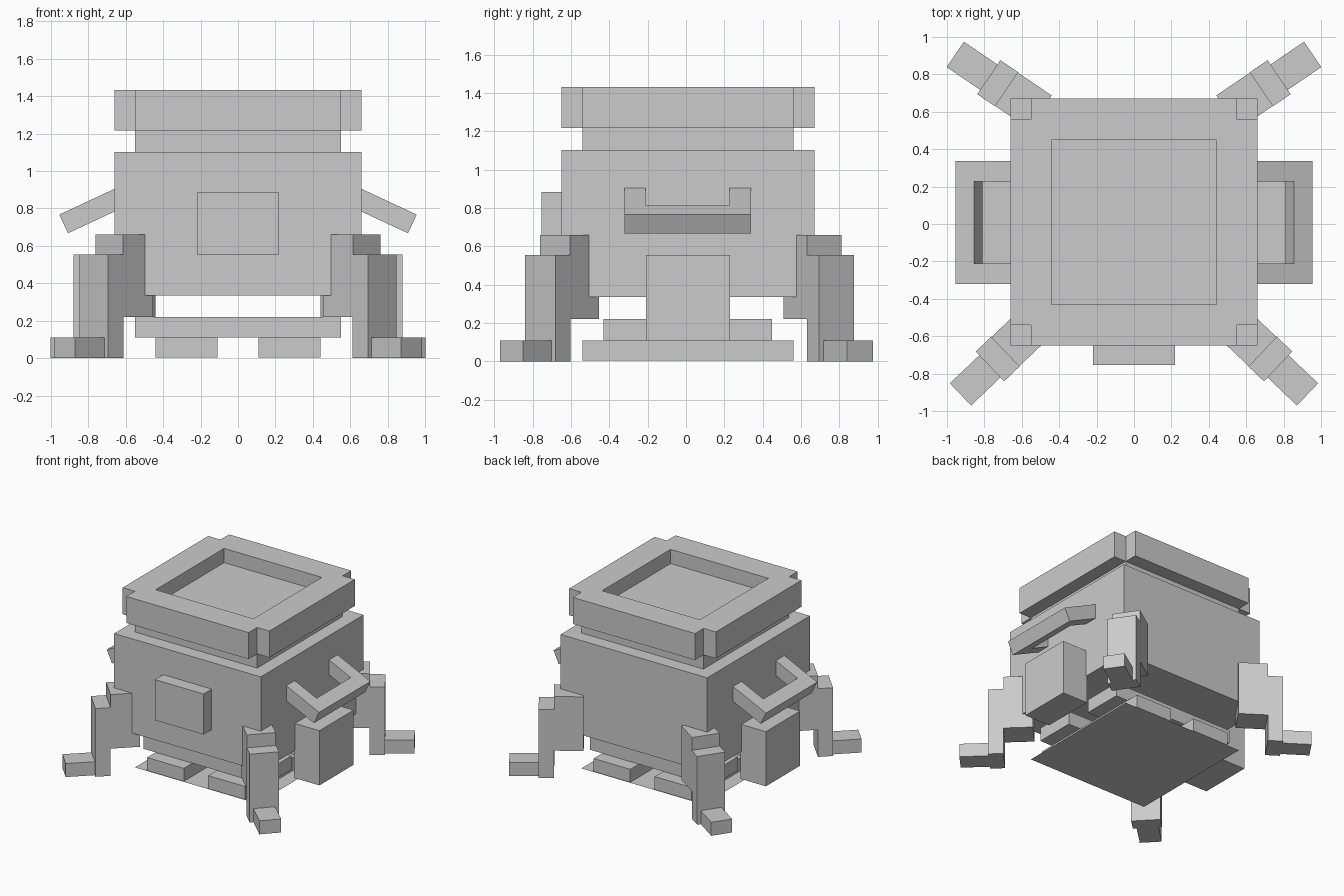
import bpy, bmesh, math
from mathutils import Matrix, Vector

if "Cube" in bpy.data.objects:
    bpy.data.objects.remove(bpy.data.objects["Cube"])

CY = 0.01  # the pot sits a touch behind the centre

grey = bpy.data.materials.new("plain grey")
grey.diffuse_color = (0.6, 0.6, 0.6, 1)
grey.use_nodes = True
grey.node_tree.nodes["Principled BSDF"].inputs["Base Color"].default_value = grey.diffuse_color


def prism(name, outline, z0, z1, matrix=Matrix()):
    """Extrude a flat outline from z0 to z1, then place it with a matrix."""
    bm = bmesh.new()
    base = bm.faces.new([bm.verts.new((x, y, z0)) for x, y in outline])
    if z1 > z0:
        top = bmesh.ops.extrude_face_region(bm, geom=[base])["geom"]
        moved = [v for v in top if isinstance(v, bmesh.types.BMVert)]
        bmesh.ops.translate(bm, verts=moved, vec=(0, 0, z1 - z0))
    bm.transform(matrix)
    bmesh.ops.recalc_face_normals(bm, faces=bm.faces)
    mesh = bpy.data.meshes.new(name)
    bm.to_mesh(mesh)
    bm.free()
    mesh.materials.append(grey)
    obj = bpy.data.objects.new(name, mesh)
    bpy.context.collection.objects.link(obj)
    return obj


def box(name, x0, x1, y0, y1, z0, z1, matrix=Matrix()):
    return prism(name, [(x0, y0), (x1, y0), (x1, y1), (x0, y1)], z0, z1, matrix)


# Pot body, neck and front plate
centre = Matrix.Translation((0, CY, 0))
box("pot_body", -0.66, 0.66, -0.66, 0.66, 0.335, 1.102, centre)
box("pot_neck", -0.55, 0.55, -0.55, 0.55, 1.10, 1.22, centre)
box("front_plate", -0.218, 0.218, -0.755, -0.64, 0.555, 0.885)

# Rim with notched corners and a shallow square well
a, b = 0.66, 0.55
rim_outline = [(-b, -a), (b, -a), (b, -b), (a, -b), (a, b), (b, b),
               (b, a), (-b, a), (-b, b), (-a, b), (-a, -b), (-b, -b)]
rim = prism("pot_rim", rim_outline, 1.217, 1.433, centre)
cutter = box("rim_cutter", -0.44, 0.44, -0.44, 0.44, 1.317, 1.6, centre)
cutter.hide_render = True
well = rim.modifiers.new("well", 'BOOLEAN')
well.operation = 'DIFFERENCE'
well.solver = 'EXACT'
well.object = cutter
bpy.context.view_layer.objects.active = rim
bpy.ops.object.modifier_apply(modifier="well")
bpy.data.objects.remove(cutter)

# Fire bed with two crossed layers of logs
box("fire_bed", -0.55, 0.55, -0.55, 0.55, 0, 0, centre)
for side, word in ((-1, "left"), (1, "right")):
    x = side * 0.275
    box(f"lower_log_{word}", x - 0.165, x + 0.165, -0.55, 0.55, 0.004, 0.11, centre)
for side, word in ((-1, "front"), (1, "back")):
    y = side * 0.275
    box(f"upper_log_{word}", -0.55, 0.55, y - 0.165, y + 0.165, 0.11, 0.22, centre)

# Legs: (name, heading in degrees, sideways offset of the centre line)
LEGS = (("front", -43.6, -0.02), ("back", 34.2, 0.213))

for side, word in ((-1, "left"), (1, "right")):
    mirror = Matrix.Diagonal((side, 1, 1, 1))

    # Side box under the handle
    box(f"side_box_{word}", 0.65, 0.88, -0.22, 0.22, 0.11, 0.555, mirror @ centre)

    # U-shaped handle sloping down and outwards
    slope = (Matrix.Translation((0.66, CY - 0.002, 0.905))
             @ Matrix.Rotation(math.radians(25), 4, 'Y'))
    u_shape = [(-0.05, -0.33), (0.326, -0.33), (0.326, 0.33), (-0.05, 0.33),
               (-0.05, 0.22), (0.216, 0.22), (0.216, -0.22), (-0.05, -0.22)]
    prism(f"handle_{word}", u_shape, -0.11, 0, mirror @ slope)

    # Stepped legs: thigh, shin and foot along one heading
    for name, heading, v in LEGS:
        turn = mirror @ Matrix.Rotation(math.radians(heading), 4, 'Z')
        box(f"{name}_thigh_{word}", 0.75, 0.97, v - 0.108, v + 0.108, 0.22, 0.66, turn)
        box(f"{name}_shin_{word}", 0.97, 1.083, v - 0.11, v + 0.11, 0, 0.555, turn)
        box(f"{name}_foot_{word}", 1.083, 1.30, v - 0.082, v + 0.082, 0, 0.11, turn)
